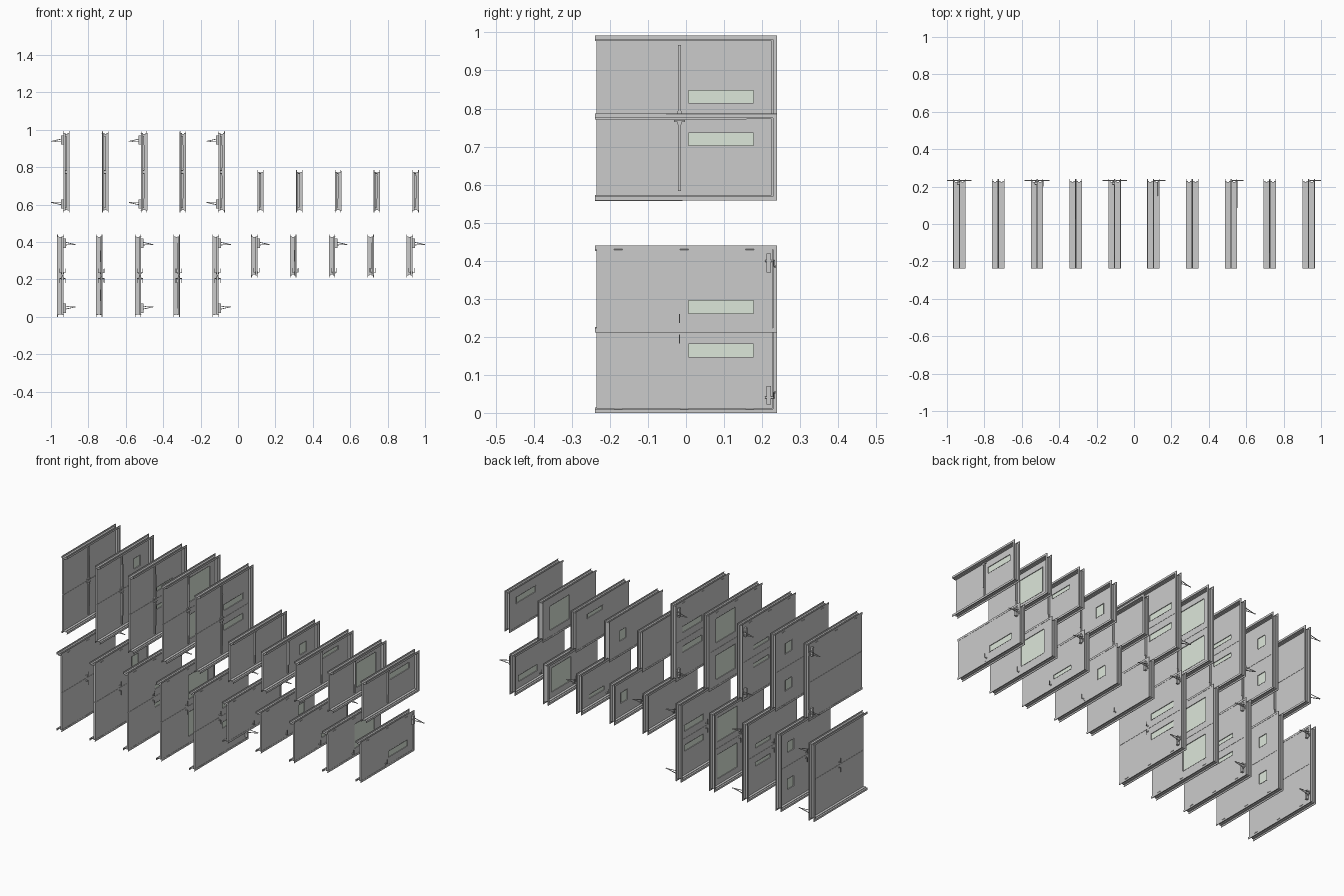
import bpy, bmesh, math
from mathutils import Vector, Matrix

if "Cube" in bpy.data.objects:
    bpy.data.objects.remove(bpy.data.objects["Cube"])

glass_mat = bpy.data.materials.new("pale_glass")
glass_mat.diffuse_color = (0.72, 0.80, 0.70, 1)
glass_mat.use_nodes = True
glass_mat.node_tree.nodes["Principled BSDF"].inputs["Base Color"].default_value = glass_mat.diffuse_color

# Local space: d = depth behind the hinge-side face, y = up the door, z = across it
Y0, Y1, FACE, DEPTH, THICK, GAP = -0.239, 0.239, 0.0105, 0.033, 0.010, 0.0006


def finish(name, bm, X, s, mat=None, smooth=False):
    """Place local geometry: s = +1 faces -x, s = -1 faces +x."""
    for v in bm.verts:
        v.co.x = X + s * v.co.x
    bmesh.ops.recalc_face_normals(bm, faces=bm.faces)
    me = bpy.data.meshes.new(name)
    bm.to_mesh(me)
    bm.free()
    ob = bpy.data.objects.new(name, me)
    bpy.context.collection.objects.link(ob)
    if mat:
        me.materials.append(mat)
    if smooth:
        bpy.context.view_layer.objects.active = ob
        ob.select_set(True)
        bpy.ops.object.shade_smooth_by_angle(angle=math.radians(35))
        ob.select_set(False)
    return ob


def box(bm, d, y, z):
    """Box from three (min, max) ranges."""
    lo, hi = zip(*[(min(r), max(r)) for r in (d, y, z)])
    c = [(a + b) / 2 for a, b in zip(lo, hi)]
    m = Matrix.Translation(c) @ Matrix.Diagonal([b - a for a, b in zip(lo, hi)] + [1])
    bmesh.ops.create_cube(bm, size=1, matrix=m)


def rod(bm, a, b, r, r2=None, n=12):
    a, b = Vector(a), Vector(b)
    m = Matrix.Translation((a + b) / 2) @ (b - a).to_track_quat('Z', 'Y').to_matrix().to_4x4()
    bmesh.ops.create_cone(bm, cap_ends=True, segments=n, radius1=r,
                          radius2=r if r2 is None else r2, depth=(b - a).length, matrix=m)


def flat_bar(bm, a, b, width, y, t):
    """Flat arm lying in the d-z plane between two (d, z) points."""
    a, b = Vector((a[0], y, a[1])), Vector((b[0], y, b[1]))
    u = (b - a).normalized()
    side = Vector((0, 1, 0)).cross(u)
    m = Matrix((u, (0, 1, 0), side)).transposed().to_4x4()
    m = Matrix.Translation((a + b) / 2) @ m @ Matrix.Diagonal(((b - a).length, t, width, 1))
    bmesh.ops.create_cube(bm, size=1, matrix=m)


def ring(bm, outer, inner, d):
    """Rectangular slab with a rectangular hole; rectangles are (y0, y1, z0, z1)."""
    def loop(r, x):
        return [bm.verts.new((x, r[i], r[j])) for i, j in ((0, 2), (1, 2), (1, 3), (0, 3))]
    o0, o1, i0, i1 = loop(outer, d[0]), loop(outer, d[1]), loop(inner, d[0]), loop(inner, d[1])
    for k in range(4):
        n = (k + 1) % 4
        for a, b in ((o0, i0), (i0, i1), (i1, o1), (o1, o0)):
            bm.faces.new((a[k], a[n], b[n], b[k]))


def door_frame(X, s, z0, z1):
    """Folded steel channel with a stop, swept around three sides."""
    prof = [(0, 0), (0, FACE), (0.0108, FACE), (0.0108, FACE + 0.0035),
            (0.0235, FACE + 0.0035), (0.0235, FACE), (DEPTH, FACE), (DEPTH, 0)]
    prof = [(0.003, 0)] + prof + [(DEPTH - 0.003, 0)]
    bm = bmesh.new()
    rows = [[bm.verts.new((d, y, z)) for y, z in
             ((Y0, z0 + w), (Y1 - w, z0 + w), (Y1 - w, z1 - w), (Y0, z1 - w))] for d, w in prof]
    for a, b in zip(rows, rows[1:]):
        for k in range(3):
            bm.faces.new((a[k], a[k + 1], b[k + 1], b[k]))
    ob = finish("door_frame", bm, X, s)
    mod = ob.modifiers.new("sheet", 'SOLIDIFY')
    mod.thickness, mod.offset = 0.0009, 0


# Window openings: y range, then distance range from the lock edge
WINDOWS = [None, (0.09, 0.152, 0.073, 0.135), (0.0, 0.14, 0.038, 0.064),
           (0.0, 0.18, 0.034, 0.174), (0.005, 0.18, 0.037, 0.075)]


def door_leaf(X, s, lock, hinge, kind, top):
    t = 1 if hinge > lock else -1          # direction from lock edge to hinge edge
    at = lambda q: lock + t * q
    leaf = (Y0 + 0.004, Y1 - FACE - GAP, min(lock, hinge) + GAP, max(lock, hinge) - GAP)
    d0, d1 = 0.0003, 0.0003 + THICK
    win = WINDOWS[kind]
    bm = bmesh.new()
    if win:
        w = (win[0], win[1]) + tuple(sorted((at(win[2]), at(win[3]))))
        ring(bm, leaf, w, (d0, d1))
        tr = bmesh.new()
        e = 0.0022
        small = (w[0] + e, w[1] - e, w[2] + e, w[3] - e)
        big = (w[0] - e, w[1] + e, w[2] - e, w[3] + e)
        for d in ((d0 - 0.0008, d0 + 0.003), (d1 - 0.003, d1 + 0.0008)):
            ring(tr, (w[0], w[1], w[2], w[3]), small, d)
        finish("window_trim", tr, X, s)
        g = bmesh.new()
        box(g, (0.0042, 0.0064), w[:2], w[2:])
        finish("window_glass", g, X, s, glass_mat)
    else:
        box(bm, (d0, d1), leaf[:2], leaf[2:])
    finish("door_leaf", bm, X, s)

    # Hinge knuckles
    bm = bmesh.new()
    for y in (-0.178, -0.005, 0.168):
        rod(bm, (-0.001, y - 0.011, hinge), (-0.001, y + 0.011, hinge), 0.0015, n=10)
    finish("hinges", bm, X, s, smooth=True)

    bm = bmesh.new()
    yh = -0.017
    if top:
        # Panic bar: rail, push pad and latch head on the stop side
        box(bm, (d1, d1 + 0.006), (yh - 0.004, yh + 0.004), (at(0.016), at(0.192)))
        box(bm, (d1 + 0.006, d1 + 0.0095), (yh - 0.003, yh + 0.003), (at(0.02), at(0.143)))
        box(bm, (d1, d1 + 0.009), (yh - 0.0055, yh + 0.0055), (at(0.007), at(0.018)))
        box(bm, (d1, d1 + 0.007), (yh - 0.014, yh + 0.014), (at(0.006), at(0.011)))
        finish("panic_bar", bm, X, s)
    else:
        # Lever handle on both sides
        for d, o in ((d0, -1), (d1, 1)):
            rod(bm, (d, yh, at(0.015)), (d + o * 0.0025, yh, at(0.015)), 0.0045, n=16)
            rod(bm, (d, yh, at(0.015)), (d + o * 0.011, yh, at(0.015)), 0.0016)
            rod(bm, (d + o * 0.010, yh, at(0.0135)), (d + o * 0.010, yh, at(0.038)), 0.0018, 0.0014)
        finish("lever_handle", bm, X, s, smooth=True)
        bm = bmesh.new()
        box(bm, (d0 - 0.001, d1 - 0.002), (yh - 0.011, yh + 0.011), (at(-0.0008), at(0.0015)))
        finish("latch_plate", bm, X, s)


def door_closer(X, s, hinge, t):
    """Closer body with folding arm; t points from hinge toward lock."""
    at = lambda q: hinge + t * q
    bm = bmesh.new()
    box(bm, (0, -0.013), (0.212, 0.224), (at(0.011), at(0.060)))
    rod(bm, (-0.007, 0.208, at(0.03)), (-0.007, 0.233, at(0.03)), 0.003)
    elbow = (-0.064, at(0.043))
    flat_bar(bm, (-0.007, at(0.03)), elbow, 0.004, 0.2315, 0.0018)
    flat_bar(bm, (-0.002, at(0.046)), elbow, 0.003, 0.2340, 0.0018)
    rod(bm, (elbow[0], 0.230, elbow[1]), (elbow[0], 0.2355, elbow[1]), 0.002)
    box(bm, (0, -0.004), (0.230, 0.237), (at(0.038), at(0.054)))
    finish("door_closer", bm, X, s)


# Five pairs then five singles, each in a lower row and a turned-round upper row
for i in range(10):
    X, kind, pair = -0.9335 + 0.20745 * i, i % 5, i < 5
    for top in (False, True):
        s = 1 if top else -1
        if top:
            z0, z1 = 0.558, (0.992 if pair else 0.786)
        else:
            z0, z1 = (0.0 if pair else 0.212), 0.44
        door_frame(X, s, z0, z1)
        a, b = z0 + FACE, z1 - FACE
        mid = (a + b) / 2
        if pair:
            leaves = [(mid, a), (mid, b)]
        else:
            leaves = [(b, a)] if top else [(a, b)]
        for lock, hinge in leaves:
            door_leaf(X, s, lock, hinge, kind, top)
            if kind % 2 == 0 and (pair or not top):
                door_closer(X, s, hinge, 1 if lock > hinge else -1)
